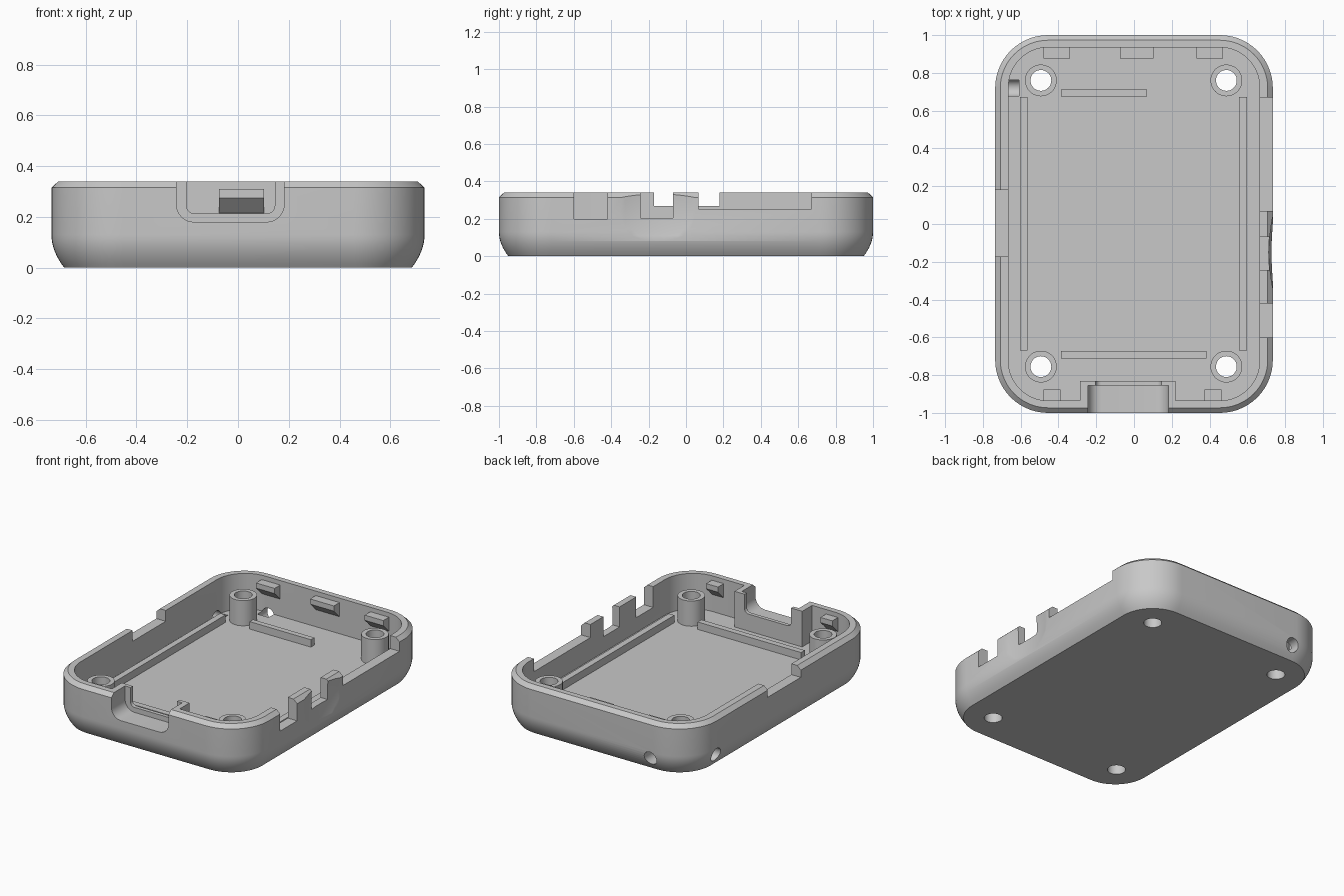
import bpy, bmesh, math
from mathutils import Matrix, Vector

cube = bpy.data.objects.get("Cube")
if cube:
    bpy.data.objects.remove(cube, do_unlink=True)

grey = bpy.data.materials.new("plastic_grey")
grey.use_nodes = True
grey.diffuse_color = (0.58, 0.58, 0.58, 1)
grey.node_tree.nodes["Principled BSDF"].inputs["Base Color"].default_value = (0.58, 0.58, 0.58, 1)


def finish(name, bm):
    bmesh.ops.recalc_face_normals(bm, faces=bm.faces)
    mesh = bpy.data.meshes.new(name)
    bm.to_mesh(mesh)
    bm.free()
    mesh.materials.append(grey)
    obj = bpy.data.objects.new(name, mesh)
    bpy.context.collection.objects.link(obj)
    return obj


def box(name, x, y, z):
    bm = bmesh.new()
    bmesh.ops.create_cube(bm, size=1)
    for v in bm.verts:
        v.co = Vector([lo if c < 0 else hi for c, (lo, hi) in zip(v.co, (x, y, z))])
    return finish(name, bm)


def cylinder(name, centre, radius, depth, axis="Z"):
    turn = {"X": Matrix.Rotation(math.pi / 2, 4, "Y"),
            "Y": Matrix.Rotation(math.pi / 2, 4, "X"), "Z": Matrix()}[axis]
    bm = bmesh.new()
    bmesh.ops.create_cone(bm, cap_ends=True, segments=40, radius1=radius, radius2=radius,
                          depth=depth, matrix=Matrix.Translation(centre) @ turn)
    return finish(name, bm)


def prism(name, outline, direction):
    """Extrude a planar outline along a direction."""
    bm = bmesh.new()
    face = bm.faces.new([bm.verts.new(p) for p in outline])
    out = bmesh.ops.extrude_face_region(bm, geom=[face])
    bmesh.ops.translate(bm, vec=direction,
                        verts=[g for g in out["geom"] if isinstance(g, bmesh.types.BMVert)])
    return finish(name, bm)


def combine(target, tool, operation="DIFFERENCE"):
    mod = target.modifiers.new("cut", "BOOLEAN")
    mod.operation, mod.solver, mod.object = operation, "EXACT", tool
    bpy.context.view_layer.objects.active = target
    bpy.ops.object.modifier_apply(modifier=mod.name)
    bpy.data.objects.remove(tool, do_unlink=True)


def rounded_ring(bm, hx, hy, r, z, steps=14):
    ring = []
    for k, (sx, sy) in enumerate([(1, 1), (-1, 1), (-1, -1), (1, -1)]):
        for i in range(steps + 1):
            a = (k + i / steps) * math.pi / 2
            ring.append(bm.verts.new((sx * (hx - r) + r * math.cos(a),
                                      sy * (hy - r) + r * math.sin(a), z)))
    return ring


# Tray shell: rounded bottom edge, chamfered rim, hollow inside
HX, HY, R, TOP, FLOOR, BOSS_TOP = 0.735, 1.0, 0.28, 0.34, 0.1, 0.27
bm = bmesh.new()
levels = []
for i in range(9):
    z = 0.13 * i / 8
    levels.append((0.05 * (1 - i / 8) ** 2, z))
levels += [(0.0, 0.315), (0.027, TOP)]
rings = [rounded_ring(bm, HX - d, HY - d, R - d, z) for d, z in levels]
rings += [rounded_ring(bm, 0.665, 0.935, 0.21, z) for z in (TOP, FLOOR)]
for a, b in zip(rings, rings[1:]):
    for i in range(len(a)):
        j = (i + 1) % len(a)
        bm.faces.new((a[i], a[j], b[j], b[i]))
bm.faces.new(rings[0])
bm.faces.new(rings[-1])
shell = finish("tray_shell", bm)

# Thick block behind the front port
combine(shell, box("port_block", (-0.285, 0.22), (-0.96, -0.83), (0.04, TOP)), "UNION")


def port_cutter(x0, x1, bottom, r, y0, y1):
    pts = [(x1, y0, 0.5), (x0, y0, 0.5)]
    for cx, start in ((x0 + r, math.pi), (x1 - r, 1.5 * math.pi)):
        for i in range(9):
            a = start + i / 8 * math.pi / 2
            pts.append((cx + r * math.cos(a), y0, bottom + r + r * math.sin(a)))
    return prism("port_cutter", pts, (0, y1 - y0, 0))


# Stepped port opening in the front
combine(shell, port_cutter(-0.243, 0.182, 0.18, 0.07, -1.1, -0.855))
combine(shell, port_cutter(-0.203, 0.145, 0.214, 0.03, -0.9, -0.8))

# Shallow finger dent, then notches in the side walls
bm = bmesh.new()
bmesh.ops.create_uvsphere(bm, u_segments=160, v_segments=80, radius=0.9,
                          matrix=Matrix.Translation((HX + 0.877, -0.15, 0.25)))
combine(shell, finish("dent_cutter", bm))
for x, y, z in [((0.6, 0.8), (-0.6, -0.42), 0.2), ((0.6, 0.8), (-0.243, -0.07), 0.205),
                ((0.6, 0.8), (0.068, 0.67), 0.252), ((-0.8, -0.6), (-0.172, 0.18), 0.267)]:
    combine(shell, box("notch_cutter", x, y, (z, 0.5)))

# Cord holes near one back corner
combine(shell, cylinder("cord_cutter", (-0.71, 0.72, 0.085), 0.045, 0.2, "X"))
combine(shell, cylinder("cord_cutter", (-0.43, 0.98, 0.085), 0.045, 0.2, "Y"))

# Screw bosses with holes through the floor
bosses = []
for side, x in (("right", -0.493), ("left", 0.489)):
    for end, y in (("front", -0.755), ("back", 0.76)):
        combine(shell, cylinder("hole_cutter", (x, y, 0), 0.055, 0.3))
        boss = cylinder(f"screw_boss_{end}_{side}", (x, y, (FLOOR + BOSS_TOP) / 2),
                        0.084, BOSS_TOP - FLOOR)
        combine(boss, cylinder("hole_cutter", (x, y, 0.15), 0.055, 0.6))
        bosses.append(boss)

# Floor rails
for name, x, y in [("right_rail", (-0.603, -0.563), (-0.67, 0.672)),
                   ("left_rail", (0.556, 0.597), (-0.67, 0.672)),
                   ("front_rail", (-0.387, 0.384), (-0.712, -0.672)),
                   ("back_rail", (-0.387, 0.07), (0.676, 0.713))]:
    box(name, x, y, (FLOOR - 0.01, FLOOR + 0.05))

# Wedge clips on the front and back walls
for end, s, spans in [("back", 1, [(-0.478, -0.34), (-0.075, 0.102), (0.332, 0.47)]),
                      ("front", -1, [(-0.478, -0.39), (0.374, 0.462)])]:
    for i, (x0, x1) in enumerate(spans):
        side = [(0.94, 0.31), (0.875, 0.31), (0.875, 0.275), (0.94, 0.21)]
        prism(f"{end}_clip_{i + 1}", [(x0, s * y, z) for y, z in side], (x1 - x0, 0, 0))

# Smooth the round surfaces, keep edges sharp
for obj in [shell] + bosses:
    bpy.ops.object.select_all(action="DESELECT")
    obj.select_set(True)
    bpy.context.view_layer.objects.active = obj
    bpy.ops.object.shade_smooth_by_angle(angle=math.radians(25))
